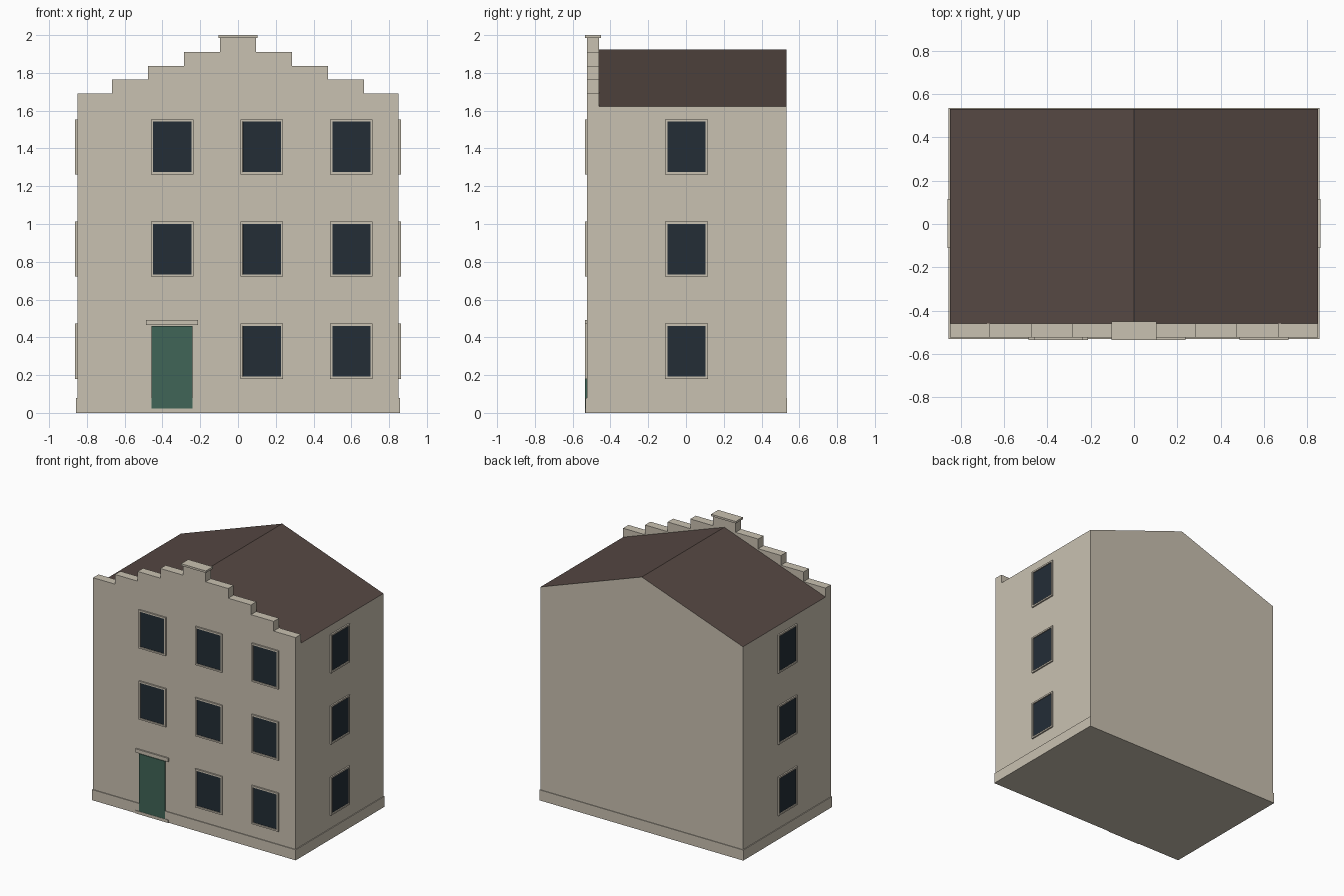
import bpy, bmesh, math

if "Cube" in bpy.data.objects:
    bpy.data.objects.remove(bpy.data.objects["Cube"])


def mat(name, rgb):
    lin = [((c / 255 + 0.055) / 1.055) ** 2.4 for c in rgb]
    m = bpy.data.materials.new(name)
    m.diffuse_color = (*lin, 1)
    m.use_nodes = True
    m.node_tree.nodes["Principled BSDF"].inputs["Base Color"].default_value = m.diffuse_color
    return m


STONE = mat("pale stone", (201, 193, 177))
ROOF = mat("brown roof", (86, 72, 67))
GLASS = mat("dark glass", (35, 45, 54))
GREEN = mat("green door paint", (64, 101, 87))


def finish(bm, name, *mats):
    bmesh.ops.recalc_face_normals(bm, faces=bm.faces)
    me = bpy.data.meshes.new(name)
    bm.to_mesh(me)
    bm.free()
    for m in mats:
        me.materials.append(m)
    ob = bpy.data.objects.new(name, me)
    bpy.context.collection.objects.link(ob)
    return ob


def box_bm(x0, x1, y0, y1, z0, z1):
    bm = bmesh.new()
    bmesh.ops.create_cube(bm, size=1)
    for v in bm.verts:
        v.co = (x1 if v.co.x > 0 else x0, y1 if v.co.y > 0 else y0, z1 if v.co.z > 0 else z0)
    return bm


def box(name, m, *bounds):
    return finish(box_bm(*bounds), name, m)


def prism(name, right, y0, y1, *mats, roof=False):
    """Extrude a mirrored x-z outline (right half, bottom to top) along y."""
    pts = right + [(-x, z) for x, z in reversed(right) if x > 0]
    bm = bmesh.new()
    f = bm.faces.new([bm.verts.new((x, y0, z)) for x, z in pts])
    new = bmesh.ops.extrude_face_region(bm, geom=[f])["geom"]
    for v in new:
        if isinstance(v, bmesh.types.BMVert):
            v.co.y = y1
    bmesh.ops.recalc_face_normals(bm, faces=bm.faces)
    if roof:
        for f in bm.faces:
            if f.normal.z > 0.3:
                f.material_index = 1
    return finish(bm, name, *mats)


W, FRONT, GABLE_BACK, BACK = 0.851, -0.525, -0.46, 0.531

# Main block with pitched roof
prism("house_body", [(W, 0), (W, 1.622), (0, 1.925)], GABLE_BACK, BACK, STONE, ROOF, roof=True)

# Front wall rising into a stepped gable
steps = [(W, 0)]
for i in range(5):
    z = 1.69 + 0.0738 * i
    x_out = W if i == 0 else 0.667 - 0.1907 * (i - 1)
    x_in = 0.667 - 0.1907 * i
    steps.append((x_out, z))
    if i < 4:
        steps.append((x_in, z))
prism("stepped_gable_wall", steps, FRONT, GABLE_BACK, STONE)
box("gable_cap", STONE, -0.104, 0.104, -0.535, -0.45, 1.985, 2.0)

# Plinth
box("plinth", STONE, -0.857, 0.857, -0.531, 0.536, 0, 0.08)

# Door with lintel and threshold
DX = -0.35
box("door", GREEN, DX - 0.108, DX + 0.108, -0.534, FRONT, 0.022, 0.46)
box("door_lintel", STONE, DX - 0.138, DX + 0.138, -0.536, FRONT, 0.464, 0.491)
box("door_threshold", STONE, DX - 0.138, DX + 0.138, -0.536, FRONT, 0, 0.022)


def window(name, x, y, z, turn):
    """Raised surround with a sunken pane, facing -y before turning."""
    bm = box_bm(-0.113, 0.113, -0.011, 0, -0.146, 0.146)
    bm.normal_update()
    pane = min(bm.faces, key=lambda f: f.normal.y)
    bmesh.ops.inset_region(bm, faces=[pane], thickness=0.017, depth=0)
    bmesh.ops.inset_region(bm, faces=[pane], thickness=0.0002, depth=-0.007)
    pane.material_index = 1
    ob = finish(bm, name, STONE, GLASS)
    ob.location = (x, y, z)
    ob.rotation_euler.z = math.radians(turn)


# Windows on three floors, the door taking one ground floor place
for floor in range(3):
    z = 0.326 + 0.541 * floor
    for col, x in enumerate((-0.348, 0.126, 0.6)):
        if floor or col:
            window(f"front_window_{floor}_{col}", x, FRONT, z, 0)
    window(f"right_window_{floor}", W, 0.003, z, 90)
    window(f"left_window_{floor}", -W, 0.003, z, -90)
